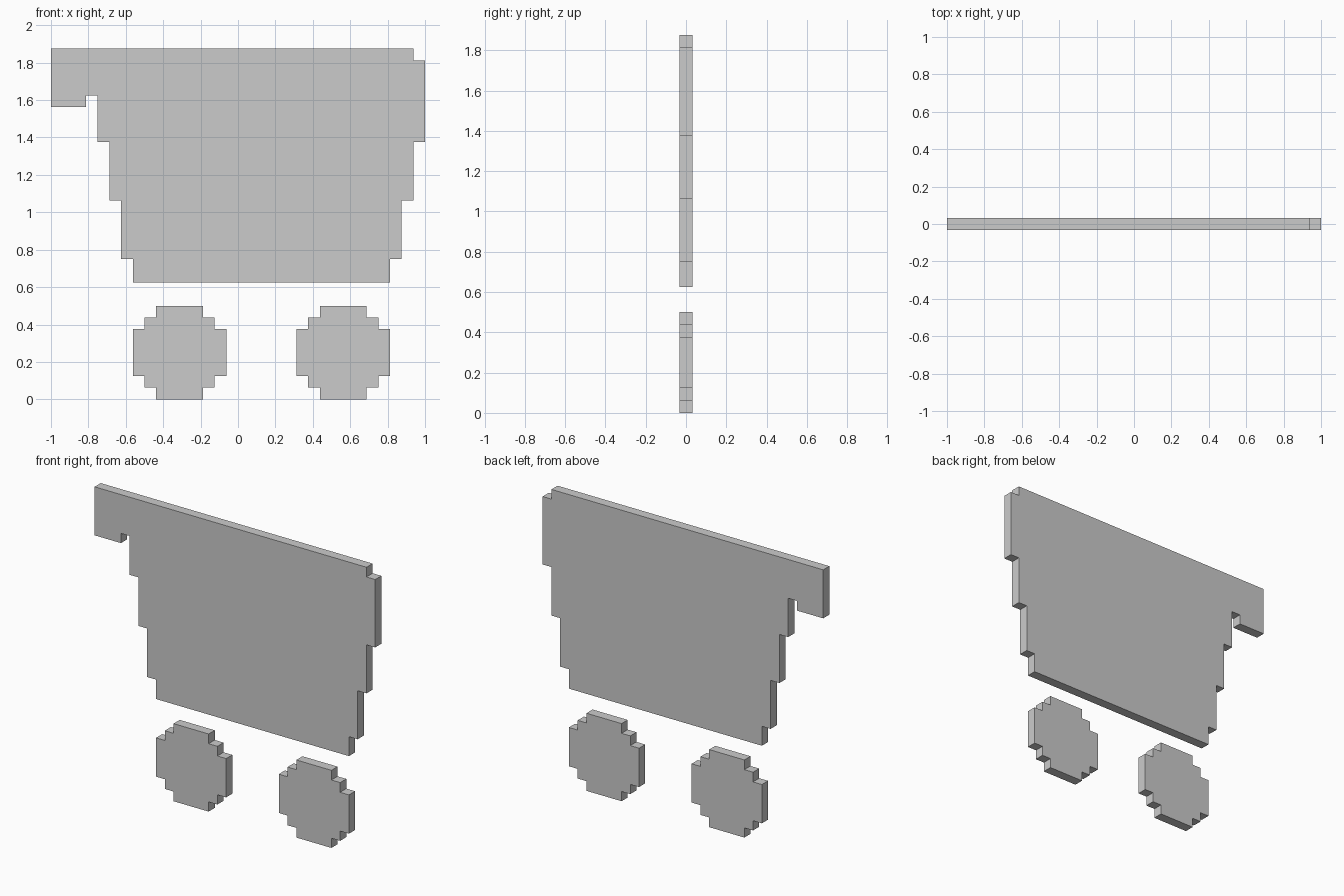
import bpy, bmesh

if "Cube" in bpy.data.objects:
    bpy.data.objects.remove(bpy.data.objects["Cube"])

U = 1 / 16  # one pixel of the design; the plate is one pixel thick


def plate(name, outline):
    """Extrude a front-view outline (in pixels, counter-clockwise) to one pixel of depth."""
    bm = bmesh.new()
    face = bm.faces.new([bm.verts.new((x * U, -U / 2, z * U)) for x, z in outline])
    ext = bmesh.ops.extrude_face_region(bm, geom=[face], use_keep_orig=True)
    verts = [g for g in ext["geom"] if isinstance(g, bmesh.types.BMVert)]
    bmesh.ops.translate(bm, verts=verts, vec=(0, U, 0))
    bmesh.ops.recalc_face_normals(bm, faces=bm.faces)
    mesh = bpy.data.meshes.new(name)
    bm.to_mesh(mesh)
    bm.free()
    obj = bpy.data.objects.new(name, mesh)
    bpy.context.collection.objects.link(obj)
    return obj


def stairs(points):
    """Turn (x, z) steps into a stepped line, going sideways and then vertically."""
    line = [points[0]]
    for x, z in points[1:]:
        line += [(x, line[-1][1]), (x, z)]
    return line


# Basket with stepped sides, clipped top corner and drooping handle
right_side = stairs([(13, 10), (13, 12), (14, 17), (15, 22), (16, 29), (15, 30)])
left_side = stairs([(-9, 10), (-9, 12), (-10, 17), (-11, 22), (-12, 26)])
handle = [(-16, 30), (-16, 25), (-13, 25), (-13, 26)]
basket = right_side + handle + left_side[::-1]
# drop repeated neighbours made by purely vertical steps
basket = [p for i, p in enumerate(basket) if p != basket[i - 1]]
plate("basket", basket)

# Two stepped round wheels
quarter = [(4, 2), (3, 2), (3, 3), (2, 3), (2, 4)]
for name, cx in (("rear_wheel", -5), ("front_wheel", 9)):
    upper = quarter + [(-x, z) for x, z in quarter[::-1]]
    ring = upper + [(-x, -z) for x, z in upper]
    plate(name, [(cx + x, 4 + z) for x, z in ring])
